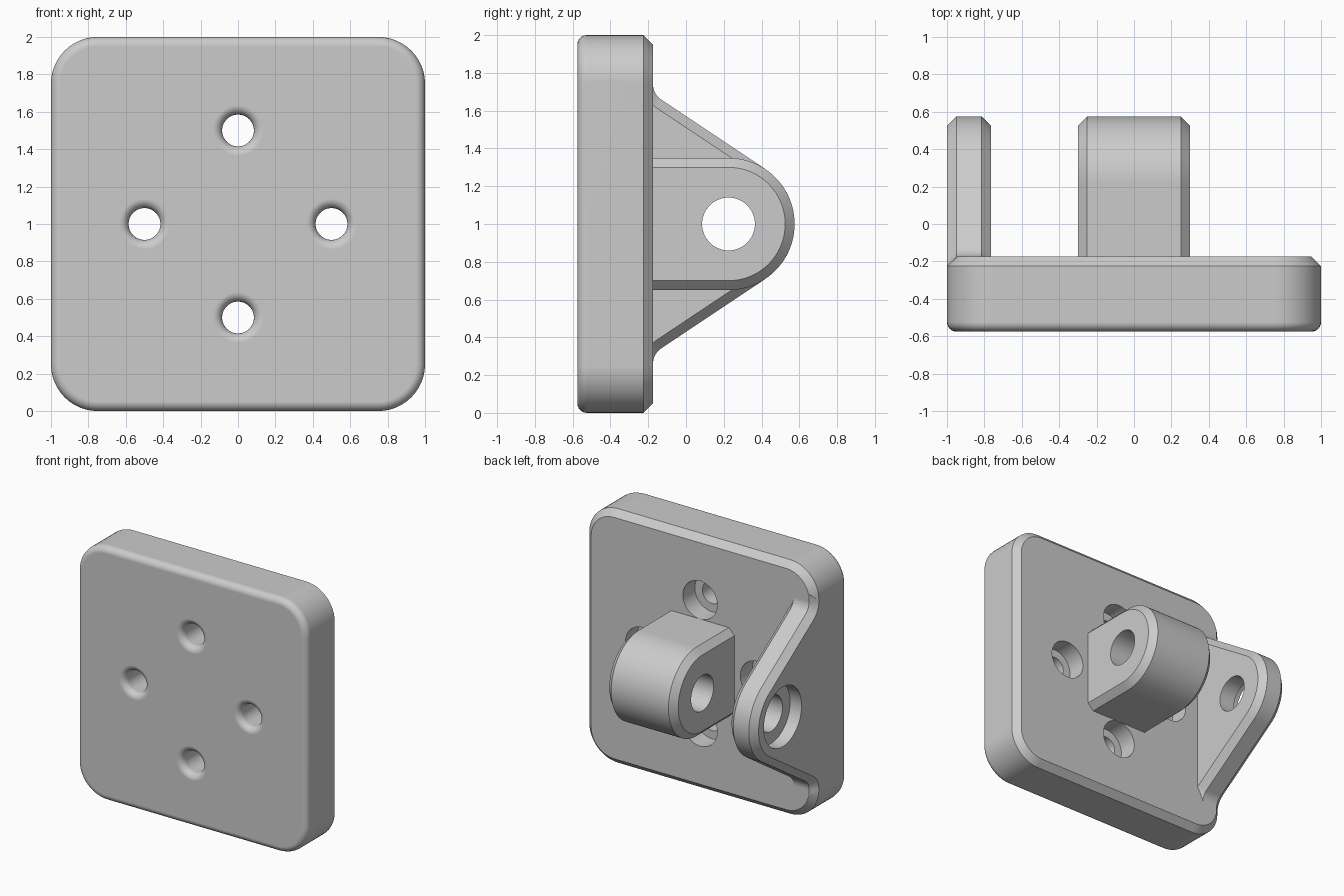
import bpy, bmesh
from math import sin, cos, pi, radians, atan2, hypot
from mathutils import Vector

cube = bpy.data.objects.get("Cube")
if cube:
    bpy.data.objects.remove(cube, do_unlink=True)

grey = bpy.data.materials.new("plain grey")
grey.use_nodes = True
grey.diffuse_color = (0.6, 0.6, 0.6, 1)
grey.node_tree.nodes["Principled BSDF"].inputs["Base Color"].default_value = (0.6, 0.6, 0.6, 1)

BACK, FRONT = -0.175, -0.575      # plate faces in y
EDGE = 0.05                       # chamfer and fillet size
PIN_Y, PIN_Z, PIN_R = 0.225, 1.0, 0.14
LUG_R = 0.35


def loft(name, loops):
    """Solid through a stack of equal-length closed loops."""
    bm = bmesh.new()
    rings = [[bm.verts.new(p) for p in loop] for loop in loops]
    n = len(rings[0])
    for a, b in zip(rings, rings[1:]):
        for i in range(n):
            j = (i + 1) % n
            bm.faces.new((a[i], a[j], b[j], b[i]))
    bm.faces.new(rings[0])
    bm.faces.new(rings[-1])
    bmesh.ops.recalc_face_normals(bm, faces=bm.faces)
    mesh = bpy.data.meshes.new(name)
    bm.to_mesh(mesh)
    bm.free()
    mesh.materials.append(grey)
    obj = bpy.data.objects.new(name, mesh)
    bpy.context.scene.collection.objects.link(obj)
    return obj


def arc(cx, cy, r, start, end, steps):
    return [(cx + r * cos(start + (end - start) * i / steps),
             cy + r * sin(start + (end - start) * i / steps)) for i in range(steps + 1)]


def inset(points, d):
    """Mitred inward offset of a counter-clockwise outline."""
    pts = [Vector(p) for p in points]
    out = []
    for i, p in enumerate(pts):
        e1 = (p - pts[i - 1]).normalized()
        e2 = (pts[(i + 1) % len(pts)] - p).normalized()
        n1, n2 = Vector((-e1.y, e1.x)), Vector((-e2.y, e2.x))
        out.append(p + (n1 + n2) * d / (1 + n1.dot(n2)))
    return out


def chamfered_slab(name, outline, x0, x1):
    """Extrude a (y, z) outline along x with chamfered ends."""
    small = inset(outline, EDGE)
    layers = [(x0, small), (x0 + EDGE, outline), (x1 - EDGE, outline), (x1, small)]
    return loft(name, [[(x, p[0], p[1]) for p in pts] for x, pts in layers])


def turned_cutter(profile, place):
    """Round cutter from (radius, depth) steps, placed by a function."""
    ring = [(cos(2 * pi * i / 48), sin(2 * pi * i / 48)) for i in range(48)]
    obj = loft("cutter", [[place(r * c, r * s, d) for c, s in ring] for r, d in profile])
    obj.hide_render = True
    return obj


def activate(obj):
    bpy.ops.object.select_all(action='DESELECT')
    obj.select_set(True)
    bpy.context.view_layer.objects.active = obj


def cut(obj, cutter):
    activate(obj)
    mod = obj.modifiers.new("hole", 'BOOLEAN')
    mod.operation, mod.solver, mod.object = 'DIFFERENCE', 'EXACT', cutter
    bpy.ops.object.modifier_apply(modifier=mod.name)
    bpy.data.objects.remove(cutter, do_unlink=True)


def finish(obj):
    activate(obj)
    bpy.ops.object.shade_smooth_by_angle(angle=radians(30))
    mod = obj.modifiers.new("even shading", 'WEIGHTED_NORMAL')
    mod.keep_sharp = True


# Mounting plate: rounded front edge, chamfered back edge
def plate_loop(d, y):
    r, c = 0.25 - d, 0.75
    pts = []
    for k, (sx, sz) in enumerate(((1, 1), (-1, 1), (-1, -1), (1, -1))):
        pts += arc(sx * c, 1 + sz * c, r, k * pi / 2, (k + 1) * pi / 2, 12)
    return [(x, y, z) for x, z in pts]


sections = [(EDGE * (1 - sin(t)), FRONT + EDGE * (1 - cos(t)))
            for t in [i * pi / 12 for i in range(7)]]
sections += [(0, BACK - EDGE), (EDGE, BACK)]
plate = loft("mounting_plate", [plate_loop(d, y) for d, y in sections])

# Screw holes: rounded mouth at the front, counterbore at the back
HOLE_R, BORE_R, BORE_FLOOR = 0.085, 0.15, BACK - 0.15
mouth = [(HOLE_R + EDGE * (1 - sin(t)), FRONT + EDGE * (1 - cos(t)))
         for t in [i * pi / 12 for i in range(7)]]
screw = [(HOLE_R + EDGE, FRONT - 0.1)] + mouth
screw += [(HOLE_R, BORE_FLOOR), (BORE_R, BORE_FLOOR), (BORE_R, 0)]
for hx, hz in ((0, 1.5), (0, 0.5), (-0.5, 1), (0.5, 1)):
    cut(plate, turned_cutter(screw, lambda a, b, d: (hx + a, d, hz + b)))

# Middle lug with a round nose
nose = arc(PIN_Y, PIN_Z, LUG_R, -pi / 2, pi / 2, 48)
root = BACK - 0.15
lug_outline = [(root, PIN_Z - LUG_R)] + nose + [(root, PIN_Z + LUG_R)]
lug = chamfered_slab("centre_lug", lug_outline, -0.3, 0.3)

# Side tab: round nose, sloping edges, small fillets into the plate
slope = radians(56.3)
fillet = 0.1
foot_y = BACK + fillet
foot_z = PIN_Z + (LUG_R + fillet - cos(slope) * (foot_y - PIN_Y)) / sin(slope)
upper = arc(PIN_Y, PIN_Z, LUG_R, 0, slope, 16)
upper += arc(foot_y, foot_z, fillet, pi + slope, pi, 8)
upper += [(BACK, 1.795), (root, 1.795)]
lower = [(y, 2 * PIN_Z - z) for y, z in reversed(upper[1:])]
tab = chamfered_slab("side_tab", lower + upper, -1.0, -0.765)

# Pin holes, with a counterbore on the outside of the tab
along_x = lambda a, b, d: (d, PIN_Y + a, PIN_Z + b)
cut(lug, turned_cutter([(PIN_R, -0.5), (PIN_R, 0.5)], along_x))
cut(tab, turned_cutter([(0.235, -1.2), (0.235, -0.9), (PIN_R, -0.9), (PIN_R, -0.6)], along_x))

for part in (plate, lug, tab):
    finish(part)
